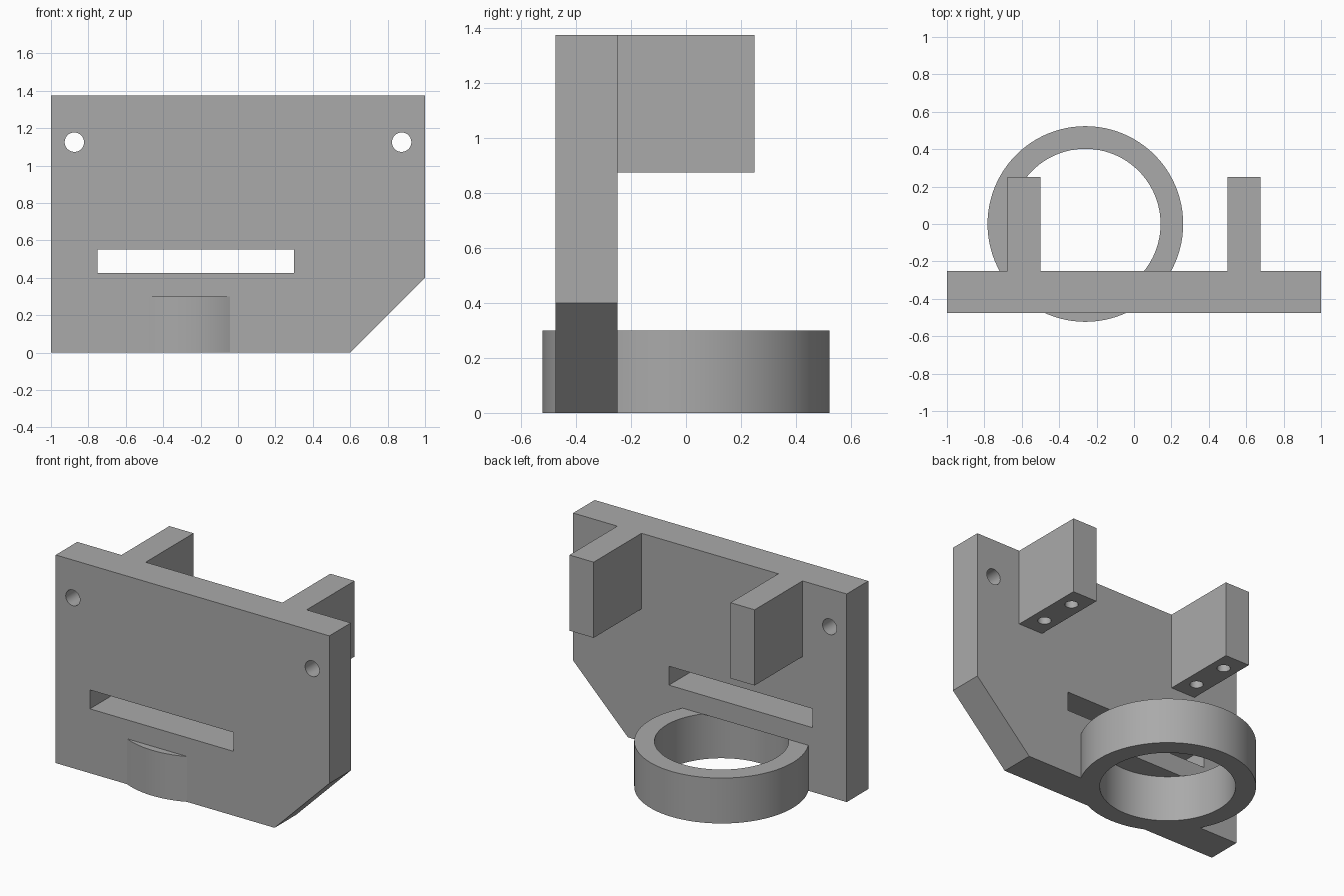
import bpy
import bmesh
from math import radians
from mathutils import Matrix, Vector

cube = bpy.data.objects.get("Cube")
if cube:
    bpy.data.objects.remove(cube, do_unlink=True)

grey = bpy.data.materials.new("matte grey")
grey.use_nodes = True
colour = (0.4, 0.4, 0.4, 1)
grey.diffuse_color = colour
grey.node_tree.nodes["Principled BSDF"].inputs["Base Color"].default_value = colour


def make(name, bm):
    bmesh.ops.recalc_face_normals(bm, faces=bm.faces)
    mesh = bpy.data.meshes.new(name)
    bm.to_mesh(mesh)
    bm.free()
    mesh.materials.append(grey)
    obj = bpy.data.objects.new(name, mesh)
    bpy.context.collection.objects.link(obj)
    return obj


def box(name, low, high):
    low, high = Vector(low), Vector(high)
    bm = bmesh.new()
    bmesh.ops.create_cube(bm, size=1, matrix=Matrix.Translation((low + high) / 2)
                          @ Matrix.Diagonal((*(high - low), 1)))
    return make(name, bm)


def cylinder(name, centre, radius, depth, along_y=False, sides=32):
    turn = Matrix.Rotation(radians(90 if along_y else 0), 4, "X")
    bm = bmesh.new()
    bmesh.ops.create_cone(bm, cap_ends=True, segments=sides, radius1=radius, radius2=radius,
                          depth=depth, matrix=Matrix.Translation(centre) @ turn)
    return make(name, bm)


def combine(target, other, operation):
    mod = target.modifiers.new(operation.lower(), "BOOLEAN")
    mod.operation = operation
    mod.solver = "EXACT"
    mod.object = other
    bpy.context.view_layer.objects.active = target
    bpy.ops.object.modifier_apply(modifier=mod.name)
    bpy.data.objects.remove(other, do_unlink=True)


front, back, top = -0.475, -0.25, 1.375

# Back plate with one clipped lower corner
bm = bmesh.new()
outline = [(-1, 0), (0.6, 0), (1, 0.4), (1, top), (-1, top)]
face = bm.faces.new([bm.verts.new((x, front, z)) for x, z in outline])
grown = bmesh.ops.extrude_face_region(bm, geom=[face])
verts = [v for v in grown["geom"] if isinstance(v, bmesh.types.BMVert)]
bmesh.ops.translate(bm, verts=verts, vec=(0, back - front, 0))
bracket = make("mounting_bracket", bm)

# Cable slot and screw holes through the plate
combine(bracket, box("slot_cutter", (-0.75, -0.6, 0.425), (0.3, 0, 0.55)), "DIFFERENCE")
for side in (-1, 1):
    hole = cylinder("screw_hole_cutter", (side * 0.875, -0.36, 1.125), 0.052, 0.6, True)
    combine(bracket, hole, "DIFFERENCE")

# Two rear arms with blind holes underneath
for side in (-1, 1):
    inner, outer = side * 0.5, side * 0.677
    arm = box("rear_arm", (min(inner, outer), back - 0.1, 0.875), (max(inner, outer), 0.25, top))
    combine(bracket, arm, "UNION")
    for y in (-0.125, 0.125):
        hole = cylinder("arm_hole_cutter", (side * 0.5875, y, 0.95), 0.04, 0.5)
        combine(bracket, hole, "DIFFERENCE")

# Holder ring, its bore also cutting a pocket into the plate
ring_height = 0.3
combine(bracket, cylinder("ring", (-0.26, 0, ring_height / 2), 0.523, ring_height, sides=96), "UNION")
bore = cylinder("bore_cutter", (-0.26, 0, ring_height / 2 - 0.1), 0.402, ring_height + 0.2, sides=96)
combine(bracket, bore, "DIFFERENCE")

# Open the bore above the ring rim without touching the plate
bpy.ops.object.select_all(action="DESELECT")
bracket.select_set(True)
bpy.context.view_layer.objects.active = bracket
bpy.ops.object.shade_smooth_by_angle(angle=radians(20))
